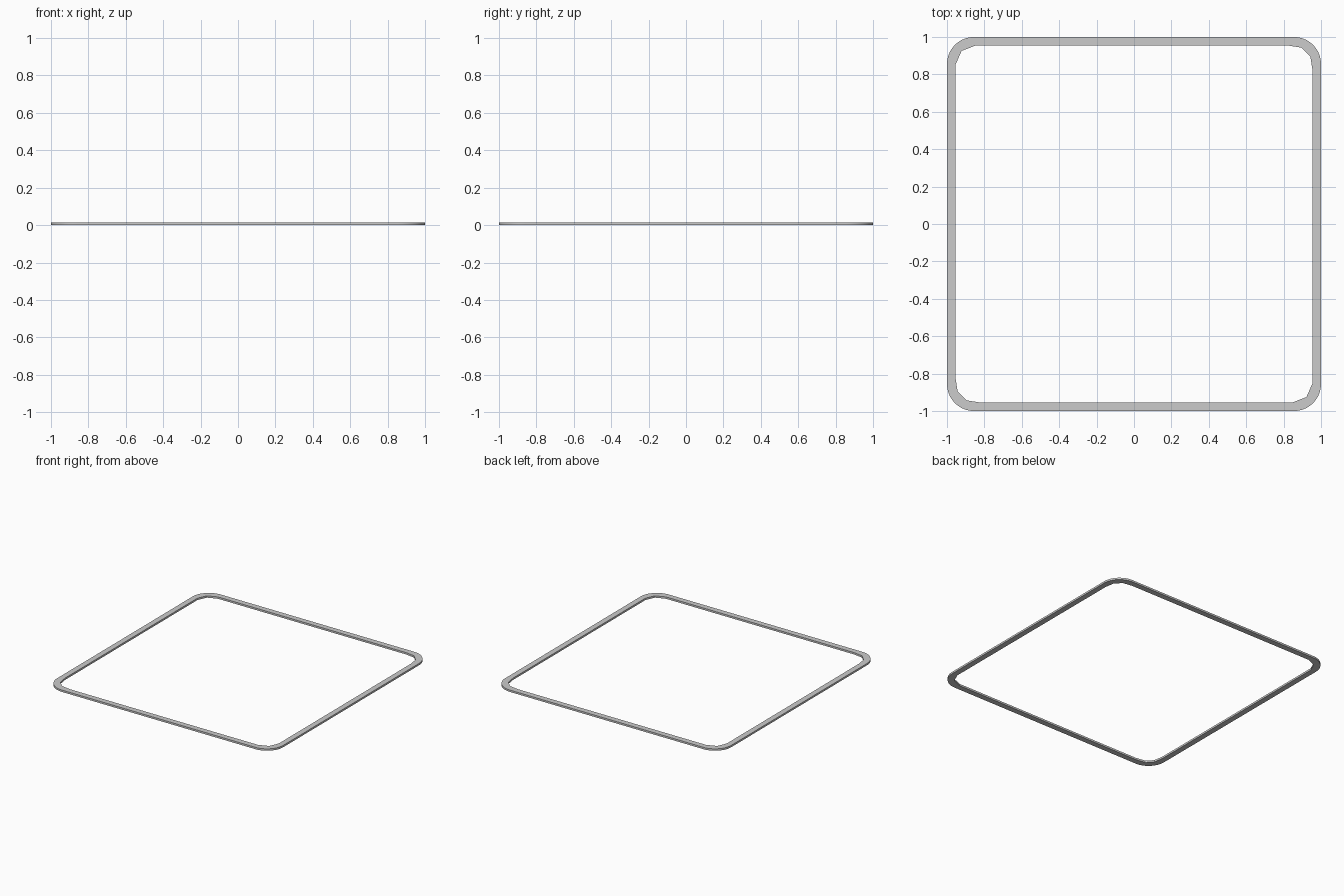
import bpy
from math import sin, cos, pi

if "Cube" in bpy.data.objects:
    bpy.data.objects.remove(bpy.data.objects["Cube"])

HEIGHT = 0.015
RADIUS = 0.145


def rotated_pair(points):
    """Complete a loop by adding the half-turn copy of its points."""
    return points + [(-x, -y) for x, y in points]


def arc(cx, cy, start, steps=12):
    angles = [start + pi / 2 * i / steps for i in range(steps + 1)]
    return [(cx + RADIUS * cos(a), cy + RADIUS * sin(a)) for a in angles]


# Outer outline: smooth rounded square
c = 1 - RADIUS
outer = rotated_pair(arc(c, c, 0) + arc(-c, c, pi / 2))

# Inner outline: coarse corners, alternately three and two facets
inner = rotated_pair([(0.955, 0.818), (0.943, 0.895), (0.895, 0.943), (0.818, 0.955),
                      (-0.845, 0.955), (-0.922, 0.925), (-0.955, 0.85)])

# Flat frame: filled between the outlines and given thickness
curve = bpy.data.curves.new("square_frame", 'CURVE')
curve.dimensions = '2D'
curve.fill_mode = 'BOTH'
curve.extrude = HEIGHT / 2
for loop in (outer, inner):
    spline = curve.splines.new('POLY')
    spline.points.add(len(loop) - 1)
    for p, (x, y) in zip(spline.points, loop):
        p.co = (x, y, 0, 1)
    spline.use_cyclic_u = True

frame = bpy.data.objects.new("square_frame", curve)
bpy.context.collection.objects.link(frame)
frame.location.z = HEIGHT / 2
bpy.context.view_layer.objects.active = frame
frame.select_set(True)
bpy.ops.object.convert(target='MESH')
bpy.ops.object.shade_smooth_by_angle(angle=pi / 9)
